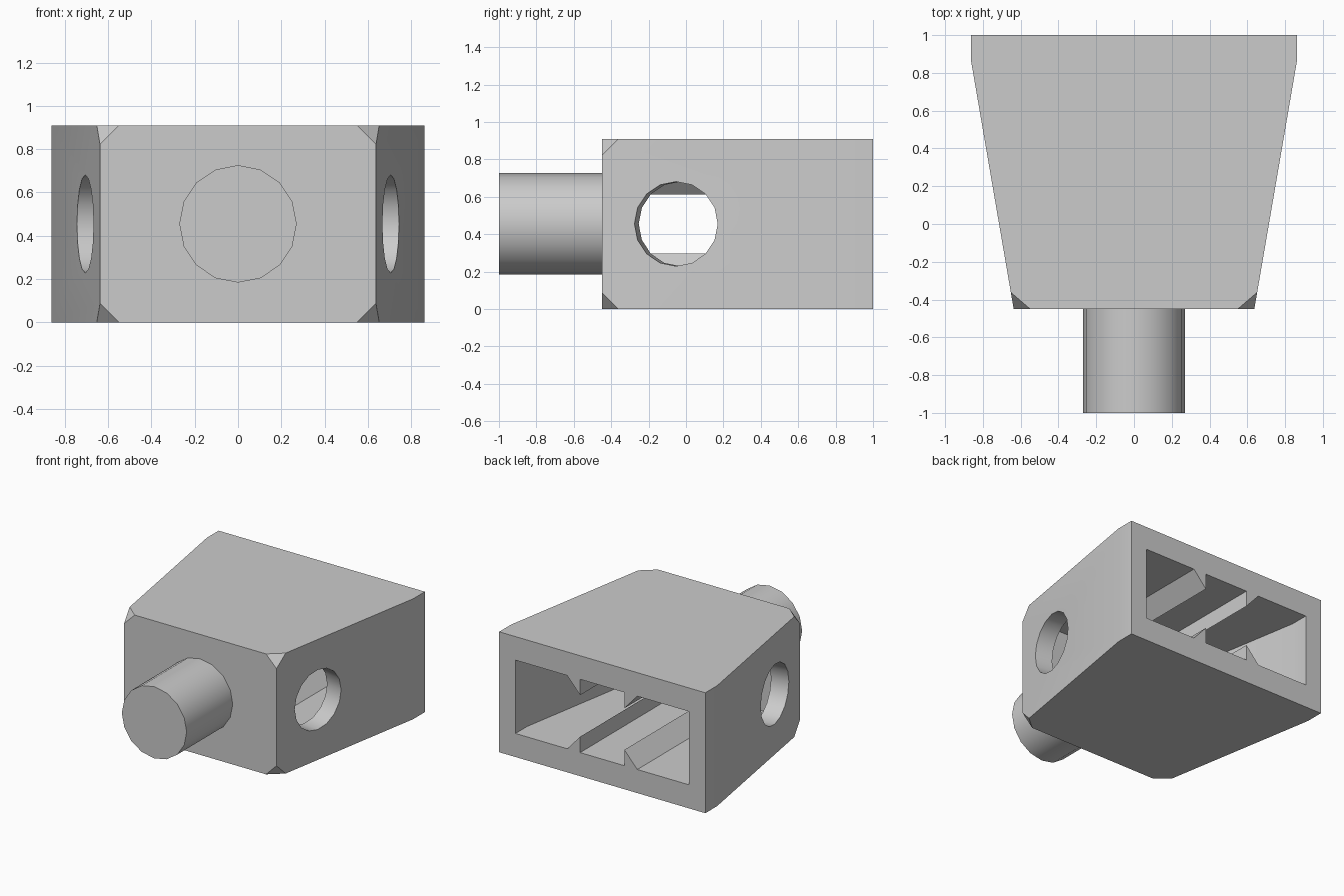
import bpy, bmesh, math
from mathutils import Vector, Matrix

cube = bpy.data.objects.get("Cube")
if cube:
    bpy.data.objects.remove(cube, do_unlink=True)

grey = bpy.data.materials.new("plain grey")
grey.use_nodes = True
colour = (0.6, 0.6, 0.6, 1)
grey.diffuse_color = colour
grey.node_tree.nodes["Principled BSDF"].inputs["Base Color"].default_value = colour

HEIGHT, MID = 0.91, 0.455
FRONT, BACK, BEND = -0.45, 1.0, 0.86
HALF_FRONT, HALF_BACK = 0.637, 0.862
SLOPE = (HALF_BACK - HALF_FRONT) / (BEND - FRONT)
WALL, CAVITY_FRONT = 0.137, -0.27


def finish(name, bm):
    bmesh.ops.recalc_face_normals(bm, faces=bm.faces)
    mesh = bpy.data.meshes.new(name)
    bm.to_mesh(mesh)
    bm.free()
    obj = bpy.data.objects.new(name, mesh)
    bpy.context.collection.objects.link(obj)
    mesh.materials.append(grey)
    return obj


def prism(bm, points, travel):
    face = bm.faces.new([bm.verts.new(p) for p in points])
    moved = bmesh.ops.extrude_face_region(bm, geom=[face])["geom"]
    verts = [v for v in moved if isinstance(v, bmesh.types.BMVert)]
    bmesh.ops.translate(bm, verts=verts, vec=travel)


def cylinder(bm, start, end, radius):
    axis = end - start
    # Columns put one corner of the polygon straight up
    forward = axis.normalized()
    up = Vector((0, 0, 1))
    side = up.cross(forward)
    turn = Matrix((up, side, forward)).transposed().to_4x4()
    bmesh.ops.create_cone(bm, cap_ends=True, segments=16, radius1=radius, radius2=radius,
                          depth=axis.length, matrix=Matrix.Translation((start + end) / 2) @ turn)


def plan(front_y, back_y, inset, z):
    front_x = HALF_FRONT + SLOPE * (front_y - FRONT) - inset
    back_x = HALF_BACK - inset
    right = [(front_x, front_y, z), (back_x, BEND, z), (back_x, back_y, z)]
    return right + [(-x, y, h) for x, y, h in reversed(right)]


def subtract(target, cutter):
    mod = target.modifiers.new("cut", 'BOOLEAN')
    mod.operation = 'DIFFERENCE'
    mod.solver = 'EXACT'
    mod.object = cutter
    bpy.context.view_layer.objects.active = target
    bpy.ops.object.modifier_apply(modifier=mod.name)
    bpy.data.objects.remove(cutter, do_unlink=True)


# Tapered block with its four front corners cut off
bm = bmesh.new()
prism(bm, plan(FRONT, BACK, 0, 0), (0, 0, HEIGHT))
cut = 0.088
for sx in (-1, 1):
    for top in (0, 1):
        z, sz = top * HEIGHT, 2 * top - 1
        a = Vector((sx * (HALF_FRONT - cut), FRONT, z))
        b = Vector((sx * (HALF_FRONT + SLOPE * cut), FRONT + cut, z))
        c = Vector((sx * HALF_FRONT, FRONT, z - sz * cut))
        normal = (b - a).cross(c - a).normalized()
        if normal.x * sx < 0:
            normal.negate()
        result = bmesh.ops.bisect_plane(bm, geom=bm.verts[:] + bm.edges[:] + bm.faces[:],
                                        plane_co=a, plane_no=normal, clear_outer=True)
        edges = [e for e in result["geom_cut"] if isinstance(e, bmesh.types.BMEdge)]
        bmesh.ops.holeloop_fill(bm, edges=edges) if hasattr(bmesh.ops, "holeloop_fill") \
            else bmesh.ops.holes_fill(bm, edges=edges)
block = finish("tapered_block", bm)

# Cavity open at the back, leaving two ridges on its floor and two on its ceiling
bm = bmesh.new()
low, high = 0.178, 0.732
prism(bm, plan(CAVITY_FRONT, BACK + 0.1, WALL, low), (0, 0, high - low))
cavity = finish("cavity_cutter", bm)
bm = bmesh.new()
for sx in (-1, 1):
    for base, rise in ((low, 0.12), (high, -0.12)):
        # Upright face towards the middle, ramp towards the side
        profile = [(0.185, base - rise), (0.185, base + rise), (0.293, base), (0.293, base - rise)]
        prism(bm, [(sx * x, CAVITY_FRONT - 0.1, z) for x, z in profile], (0, 1.6, 0))
subtract(cavity, finish("ridge_cutter", bm))
subtract(block, cavity)

# Round holes square to the sloping sides
bm = bmesh.new()
hole_y = -0.053
hole_x = HALF_FRONT + SLOPE * (hole_y - FRONT)
for sx in (-1, 1):
    centre = Vector((sx * hole_x, hole_y, MID))
    outward = Vector((sx, -SLOPE, 0)).normalized()
    cylinder(bm, centre - outward * 0.24, centre + outward * 0.1, 0.226)
subtract(block, finish("hole_cutter", bm))

# Round peg on the front
bm = bmesh.new()
cylinder(bm, Vector((0, -1, MID)), Vector((0, FRONT + 0.05, MID)), 0.271)
peg = finish("front_peg", bm)

# Smooth the rounds, keep the corners sharp
bpy.ops.object.select_all(action='DESELECT')
for obj in (block, peg):
    obj.select_set(True)
bpy.context.view_layer.objects.active = block
bpy.ops.object.shade_smooth_by_angle(angle=math.radians(30))
